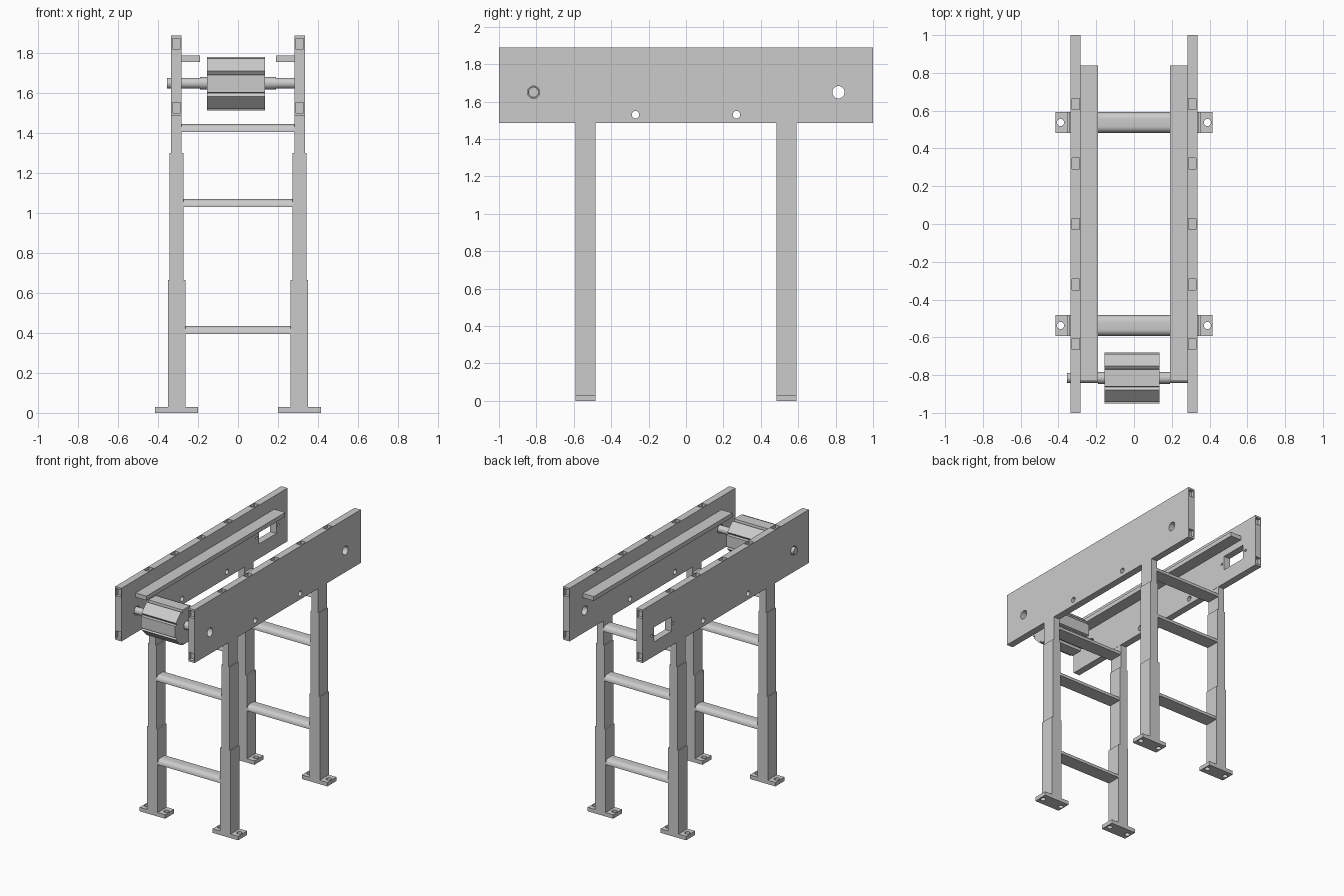
import bpy, bmesh, math
from mathutils import Matrix, Vector

if "Cube" in bpy.data.objects:
    bpy.data.objects.remove(bpy.data.objects["Cube"])


def finish(name, bm, smooth=False):
    bmesh.ops.recalc_face_normals(bm, faces=bm.faces)
    me = bpy.data.meshes.new(name)
    bm.to_mesh(me)
    bm.free()
    ob = bpy.data.objects.new(name, me)
    bpy.context.collection.objects.link(ob)
    if smooth:
        select(ob)
        bpy.ops.object.shade_smooth_by_angle(angle=math.radians(35))
    return ob


def select(ob):
    bpy.ops.object.select_all(action='DESELECT')
    ob.select_set(True)
    bpy.context.view_layer.objects.active = ob


def add_box(bm, x, y, z):
    """Box from three (low, high) ranges."""
    c = Vector([(a[0] + a[1]) / 2 for a in (x, y, z)])
    s = [abs(a[1] - a[0]) for a in (x, y, z)]
    bmesh.ops.create_cube(bm, size=1, matrix=Matrix.Translation(c) @ Matrix.Diagonal((*s, 1)))


def add_cyl(bm, center, r, length, axis='X', n=32):
    rot = Matrix.Rotation(math.pi / 2, 4, 'Y') if axis == 'X' else Matrix()
    bmesh.ops.create_cone(bm, cap_ends=True, segments=n, radius1=r, radius2=r,
                          depth=length, matrix=Matrix.Translation(center) @ rot)


def extrude_x(bm, profile, x0, x1):
    """Extrude a closed (y, z) profile along x."""
    f = bm.faces.new([bm.verts.new((x0, y, z)) for y, z in profile])
    ext = bmesh.ops.extrude_face_region(bm, geom=[f])
    verts = [v for v in ext['geom'] if isinstance(v, bmesh.types.BMVert)]
    bmesh.ops.translate(bm, verts=verts, vec=(x1 - x0, 0, 0))


def box(name, x, y, z):
    bm = bmesh.new()
    add_box(bm, x, y, z)
    return finish(name, bm)


def cut(ob, bm):
    """Subtract the cutter mesh, then remove the cutter."""
    cutter = finish('cutter', bm)
    cutter.hide_render = True
    mod = ob.modifiers.new('cut', 'BOOLEAN')
    mod.operation, mod.solver, mod.object = 'DIFFERENCE', 'EXACT', cutter
    select(ob)
    bpy.ops.object.modifier_apply(modifier=mod.name)
    bpy.data.objects.remove(cutter)


def span(s, a, b):
    """Mirror an x range to side s."""
    return tuple(sorted((s * a, s * b)))


SHAFT_Y, SHAFT_Z = -0.815, 1.65

for s, side in ((-1, 'left'), (1, 'right')):
    # side panel with bolt holes, edge pockets and axle openings
    panel = box(side + '_side_panel', span(s, 0.282, 0.335), (-1, 1), (1.485, 1.89))
    c = bmesh.new()
    for y in (-0.27, 0.27):
        add_cyl(c, (s * 0.31, y, 1.53), 0.02, 0.2)
    add_cyl(c, (s * 0.31, SHAFT_Y, SHAFT_Z), 0.033, 0.2)
    if s > 0:
        add_cyl(c, (0.31, 0.815, SHAFT_Z), 0.033, 0.2)
    else:
        add_box(c, (-0.4, -0.2), (0.655, 0.865), (1.595, 1.705))
        for y in (0.63, 0.89):
            add_cyl(c, (-0.31, y, SHAFT_Z), 0.01, 0.2, n=16)
    px = span(s, 0.288, 0.328)
    for y in (-0.635, -0.32, 0, 0.32, 0.635):
        add_box(c, px, (y - 0.03, y + 0.03), (1.865, 1.95))
    for e in (-1, 1):
        for z in (1.527, 1.848):
            add_box(c, px, span(e, 0.975, 1.1), (z - 0.027, z + 0.027))
    cut(panel, c)

    # carrying rail inside the panel
    box(side + '_rail', span(s, 0.19, 0.284), (-0.83, 0.84), (1.757, 1.79))

    # stepped legs and drilled foot plates
    for e, end in ((-1, 'front'), (1, 'back')):
        ly = span(e, 0.483, 0.592)
        for part, a, b, z in (('lower', 0.263, 0.351, (0.03, 0.665)),
                              ('middle', 0.274, 0.343, (0.665, 1.30)),
                              ('upper', 0.283, 0.335, (1.30, 1.485))):
            box(f'{end}_{side}_leg_{part}', span(s, a, b), ly, z)
        foot = box(f'{end}_{side}_foot', span(s, 0.20, 0.415), ly, (0, 0.03))
        c = bmesh.new()
        for x in (0.226, 0.389):
            add_cyl(c, (s * x, e * 0.5375, 0.015), 0.019, 0.1, 'Z')
        cut(foot, c)

# cross rungs: flat below, rounded top edges
for e, end in ((-1, 'front'), (1, 'back')):
    for i, (z, hx) in enumerate(((0.395, 0.265), (1.03, 0.276), (1.405, 0.285))):
        r, hw, yc = 0.034, 0.0545, e * 0.5375
        prof = [(yc - hw, z), (yc + hw, z)]
        for cx, a0 in ((hw - r, 0), (r - hw, 90)):
            for k in range(7):
                a = math.radians(a0 + k * 15)
                prof.append((yc + cx + r * math.cos(a), z + 0.006 + r * math.sin(a)))
        bm = bmesh.new()
        extrude_x(bm, prof, -hx, hx)
        finish(f'{end}_rung_{i + 1}', bm, True)

# drive roller: eight flats with shallow grooves between them
prof = []
for k in range(8):
    a = k * math.pi / 4
    for u, v in ((0.134, -0.044), (0.134, 0.044)):
        prof.append((SHAFT_Y + u * math.cos(a) - v * math.sin(a),
                     SHAFT_Z - 0.002 + u * math.sin(a) + v * math.cos(a)))
    g = a + math.pi / 8
    prof.append((SHAFT_Y + 0.122 * math.cos(g), SHAFT_Z - 0.002 + 0.122 * math.sin(g)))
bm = bmesh.new()
extrude_x(bm, prof, -0.155, 0.135)
finish('drive_roller', bm)

# drive shaft and collars
bm = bmesh.new()
add_cyl(bm, (-0.0325, SHAFT_Y, SHAFT_Z), 0.027, 0.645)
finish('drive_shaft', bm, True)
for name, x0, x1 in (('left_collar', -0.19, -0.155), ('right_collar', 0.135, 0.19)):
    bm = bmesh.new()
    add_cyl(bm, ((x0 + x1) / 2, SHAFT_Y, SHAFT_Z), 0.031, x1 - x0)
    finish(name, bm, True)
